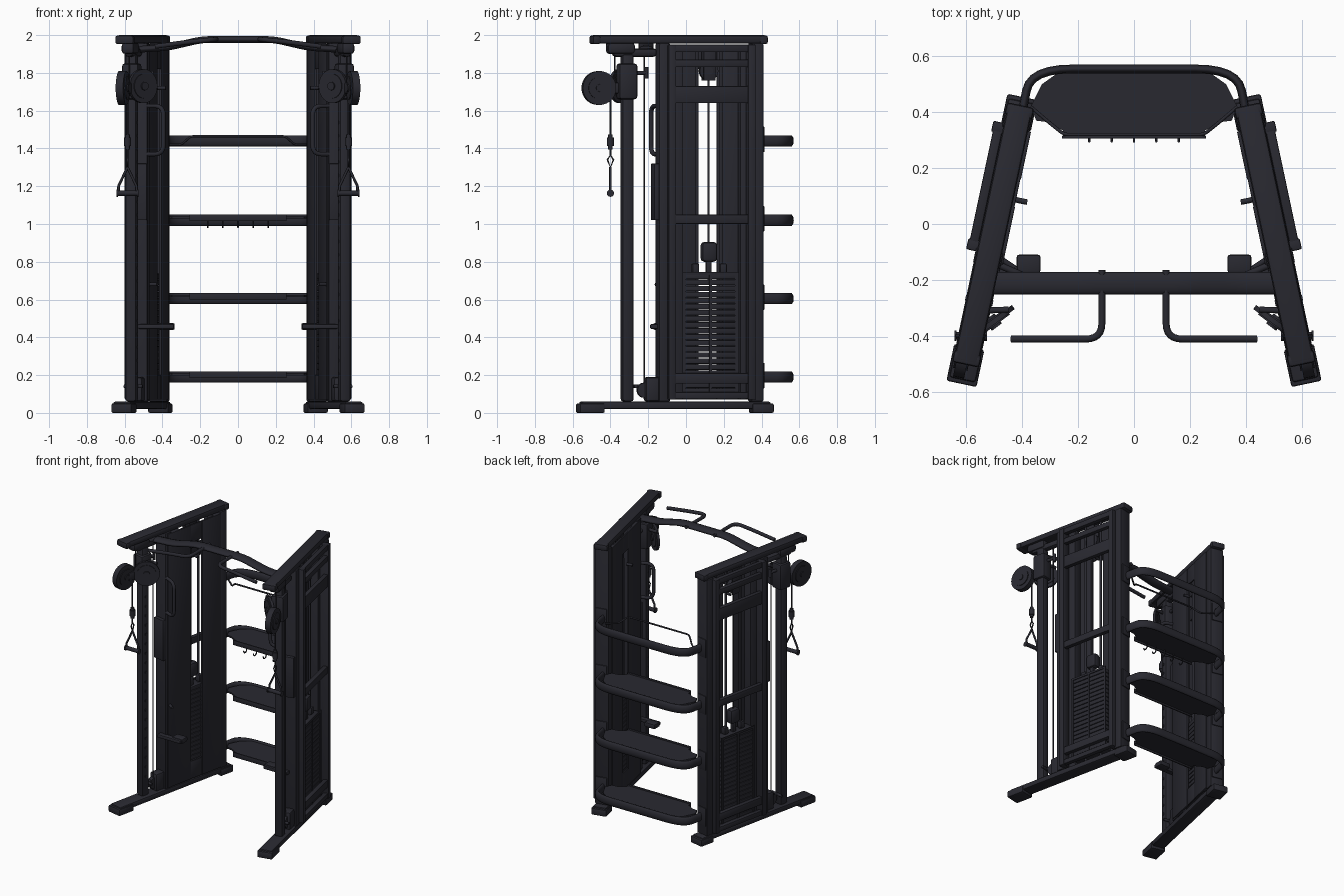
import bpy, bmesh
from math import radians
from mathutils import Matrix, Vector

cube = bpy.data.objects.get("Cube")
if cube:
    bpy.data.objects.remove(cube)

mat = bpy.data.materials.new("dark charcoal")
mat.use_nodes = True
COLOR = (0.022, 0.022, 0.03, 1)
mat.diffuse_color = COLOR
mat.node_tree.nodes["Principled BSDF"].inputs["Base Color"].default_value = COLOR

# Tower frame: local x points outward, local y runs front to back
TOWER = Matrix.Translation((0.496, 0, 0)) @ Matrix.Rotation(radians(12), 4, 'Z')
WORLD = Matrix.Identity(4)


def link(name, data, mirror):
    ob = bpy.data.objects.new(name, data)
    bpy.context.collection.objects.link(ob)
    data.materials.append(mat)
    if mirror:
        ob.modifiers.new("Mirror", 'MIRROR')
    return ob


def finish(name, bm, frame, mirror):
    bmesh.ops.transform(bm, matrix=frame, verts=bm.verts)
    me = bpy.data.meshes.new(name)
    bm.to_mesh(me)
    bm.free()
    me.shade_smooth()
    me.set_sharp_from_angle(angle=radians(32))
    return link(name, me, mirror)


def boxes(name, spans, bevel=0.004, frame=TOWER, mirror=True):
    """Bevelled boxes given as (x0, x1, y0, y1, z0, z1)."""
    bm = bmesh.new()
    for x0, x1, y0, y1, z0, z1 in spans:
        m = Matrix.Translation(((x0 + x1) / 2, (y0 + y1) / 2, (z0 + z1) / 2))
        bmesh.ops.create_cube(bm, size=1, matrix=m @ Matrix.Diagonal((x1 - x0, y1 - y0, z1 - z0, 1)))
    if bevel:
        bmesh.ops.bevel(bm, geom=bm.edges[:], offset=bevel, segments=2, affect='EDGES', profile=0.5)
    return finish(name, bm, frame, mirror)


def disc(name, center, axis, steps, frame=TOWER):
    """Stacked discs, each (radius, depth, offset along axis)."""
    bm = bmesh.new()
    axis = Vector(axis).normalized()
    turn = axis.to_track_quat('Z', 'Y').to_matrix().to_4x4()
    for r, depth, off in steps:
        bmesh.ops.create_cone(bm, cap_ends=True, segments=28, radius1=r, radius2=r, depth=depth,
                              matrix=Matrix.Translation(Vector(center) + axis * off) @ turn)
    return finish(name, bm, frame, True)


def rounded(points, radius):
    pts = [Vector(p) for p in points]
    out = [pts[0]]
    for a, b, c in zip(pts, pts[1:], pts[2:]):
        s = b + (a - b).normalized() * min(radius, (a - b).length / 2)
        e = b + (c - b).normalized() * min(radius, (c - b).length / 2)
        for i in range(7):
            t = i / 6
            out.append(s * (1 - t) ** 2 + b * 2 * t * (1 - t) + e * t * t)
    return out + [pts[-1]]


def tube(name, paths, r, corner=0.03, frame=TOWER, mirror=True, closed=False):
    cu = bpy.data.curves.new(name, 'CURVE')
    cu.dimensions = '3D'
    cu.bevel_depth = r
    cu.bevel_resolution = 3
    cu.use_fill_caps = True
    for path in paths:
        pts = rounded(path, corner) if len(path) > 2 and corner else [Vector(p) for p in path]
        sp = cu.splines.new('POLY')
        sp.points.add(len(pts) - 1)
        sp.use_cyclic_u = closed
        sp.use_smooth = True
        for p, co in zip(sp.points, pts):
            p.co = (*(frame @ co), 1)
    return link(name, cu, mirror)


# Base and top beams
boxes("base_beam", [(-.048, .048, -.57, .45, .02, .06)], .01)
boxes("feet", [(-.055, .055, -.585, -.45, 0, .05), (-.055, .055, .35, .465, 0, .05)], .008)
boxes("top_beam", [(-.045, .045, -.51, .43, 1.955, 2.0)], .014)
boxes("top_beam_caps", [(-.05, .05, -.515, -.47, 1.952, 1.998), (-.05, .05, .39, .435, 1.952, 1.998)], .012)

# Tower posts and inner shrouds, leaving a central slot
boxes("tower_posts", [(-.05, .05, -.155, -.095, .06, 1.957), (-.05, .05, .345, .41, .06, 1.957)], .008)
boxes("inner_shroud", [(-.056, -.042, -.14, .075, .07, 1.95), (-.056, -.042, .175, .35, .07, 1.95),
                       (-.054, -.044, .07, .18, .07, .2), (-.054, -.044, .07, .18, 1.82, 1.95)], .003)
boxes("shroud_channels", [(-.045, .02, -.1, -.02, .07, 1.95), (-.045, .02, .29, .35, .07, 1.95)], .004)

# Protruding outer window frame
boxes("outer_frame", [(.02, .084, -.11, -.07, .07, 1.95), (.02, .084, .32, .36, .07, 1.95)], .006)
boxes("outer_rails", [(.045, .078, -.08, .33, z0, z1) for z0, z1 in
                      ((.075, .11), (.155, .21), (1.0, 1.05), (1.64, 1.73), (1.83, 1.87), (1.91, 1.95))], .005)

# Weight stack, guide rods and carriage
boxes("weight_stack", [(-.035, .045, -.02, .265, .1 + i * .032, .129 + i * .032) for i in range(20)], .004)
boxes("stack_cover", [(.046, .052, -.03, -.01, .09, .745), (.046, .052, .255, .275, .09, .745),
                      (.046, .052, -.03, .275, .73, .745), (.046, .052, .115, .13, .09, .745)], 0)
tube("guide_rods", [[(0, y, .08), (0, y, 1.95)] for y in (.06, .19)], .009)
tube("lift_cable", [[(0, .122, .7), (0, .122, 1.8)]], .006)
boxes("stack_carriage", [(-.03, .03, .082, .165, .8, .905)], .018)
boxes("stack_bushings", [(-.02, .02, y - .018, y + .018, .74, .79) for y in (.05, .2)], .006)
boxes("carriage_neck", [(-.015, .015, .107, .137, .73, .81)], .005)
disc("top_pulley", (0, .122, 1.81), (1, 0, 0), [(.05, .03, 0), (.018, .06, 0)])
boxes("pulley_bracket", [(-.03, -.02, .09, .155, 1.76, 1.95), (.02, .03, .09, .155, 1.76, 1.95)], .003)

# Front cable column with its brackets
boxes("cable_column", [(-.03, .03, -.35, -.287, .06, 1.9)], .014)
boxes("column_bracket", [(-.035, .035, -.43, -.28, 1.9, 1.96), (-.025, .025, -.4, -.16, 1.885, 1.93)], .018)
boxes("column_holes", [(-.033, -.029, -.325, -.312, z * .07 + .2, z * .07 + .215) for z in range(20)], 0)
tube("column_cables", [[(0, -.225, .12), (0, -.225, 1.93)], [(0, -.385, 1.7), (0, -.385, 1.93)]], .004)
boxes("lower_pulley_housing", [(-.035, .035, -.225, -.14, .06, .19)], .015)
disc("lower_pulley", (0, -.225, .12), (1, 0, 0), [(.04, .03, 0)])
tube("column_stop", [[(-.05, -.28, .14), (.05, -.28, .14)], [(0, -.3, .14), (0, -.25, .14)]], .01)

# Sliding carriage, pulleys and locking knob
boxes("slider", [(-.045, .045, -.37, -.27, 1.66, 1.85)], .015)
boxes("slider_arm", [(-.018, .018, -.46, -.34, 1.69, 1.75)], .008)
disc("swivel_pulley", (.015, -.475, 1.72), (1, 0, 0), [(.09, .04, 0), (.06, .052, 0), (.02, .065, 0)])
disc("side_wheel", (-.065, -.345, 1.73), (-.75, -.66, 0), [(.09, .018, 0), (.065, .028, 0), (.022, .045, 0)])
tube("slider_pins", [[(-.03, -.31, 1.8), (-.11, -.29, 1.8)], [(0, -.28, 1.8), (0, -.21, 1.8)],
                     [(0, -.215, 1.77), (0, -.215, 1.83)]], .011)

# Hanging cable with stirrup handle
HX, HY = .585, -.4
tube("handle_cable", [[(HX, HY, 1.66), (HX, HY, 1.36)]], .005, frame=WORLD)
disc("cable_stopper", (HX, HY, 1.435), (0, 0, 1), [(.019, .045, 0), (.012, .08, 0)], WORLD)
tube("carabiner", [[(HX, HY - .016, 1.34), (HX, HY, 1.365), (HX, HY + .016, 1.34), (HX, HY, 1.3)]],
     .005, 0, WORLD, closed=True)
tube("handle_straps", [[(HX + s * .048, HY, 1.165), (HX + s * .048, HY, 1.2), (HX, HY, 1.3)] for s in (-1, 1)],
     .007, .01, WORLD)
disc("handle_grip", (HX, HY, 1.163), (1, 0, 0), [(.014, .11, 0), (.019, .008, -.054), (.019, .008, .054)], WORLD)

# Grab handle, placard and step on the tower front
tube("grab_handle", [[(.5, -.14, 1.625), (.395, -.185, 1.625), (.395, -.185, 1.37), (.5, -.14, 1.37)]],
     .012, .05, WORLD)
boxes("placard", [(-.05, .04, -.18, -.15, 1.02, 1.32)], .005)
boxes("step_arm", [(.34, .53, -.19, -.15, .445, .47)], .006, WORLD)
boxes("step_pad", [(.335, .42, -.175, -.11, .44, .475)], .008, WORLD)
tube("tower_pegs", [[(-.05, .1, 1.72), (-.095, .1, 1.72)], [(-.05, -.12, .68), (-.1, -.14, .68)]], .01)

# Pull-up bar: a wide flattened tube with two front grips
bar = tube("pull_up_bar", [[(-.52, 0, 1.925), (-.37, 0, 1.935), (-.19, 0, 1.977), (.19, 0, 1.977),
                            (.37, 0, 1.935), (.52, 0, 1.925)]], .0185, .05, WORLD, False)
bar.scale.y = 2.2
bar.location.y = -.212
tube("bar_grips", [[(.115, -.165, 1.978), (.115, -.3, 1.978), (.115, -.412, 1.978), (.25, -.412, 1.965),
                    (.44, -.412, 1.94)]], .0125, .06, WORLD)

# Rear storage: curved rails at four levels, trays on the lower three
LEVELS = (.19, .605, 1.02, 1.44)
for z in LEVELS:
    rail = tube("rear_rail", [[(-.4, .4, 0), (-.37, .555, 0), (.37, .555, 0), (.4, .4, 0)]], .0155, .15, WORLD, False)
    rail.scale.z = 2
    rail.location.z = z
boxes("rail_brackets", [(-.04, .04, .405, .416, z - .06, z + .075) for z in LEVELS], .003)

TRAY = [(0, .55), (.26, .55), (.33, .5), (.37, .42), (.35, .37), (.31, .365), (.255, .335), (.255, .31), (0, .31)]
for z in LEVELS[:3]:
    bm = bmesh.new()
    outline = TRAY + [(-x, y) for x, y in reversed(TRAY[1:-1])]
    face = bm.faces.new([bm.verts.new((x, y, z + .008)) for x, y in outline])
    top = bmesh.ops.extrude_face_region(bm, geom=[face])
    bmesh.ops.translate(bm, vec=(0, 0, .012), verts=[v for v in top["geom"] if isinstance(v, bmesh.types.BMVert)])
    bmesh.ops.recalc_face_normals(bm, faces=bm.faces)
    finish("tray", bm, WORLD, False)
    boxes("tray_lip", [(-.258, .258, .306, .316, z - .005, z + .03)], .002, WORLD, False)

# Wire rack on the top level and hooks below the third
tube("wire_rack", [[(-.37, .42, 1.42), (-.3, .36, 1.42), (-.25, .32, 1.465), (.25, .32, 1.465),
                    (.3, .36, 1.42), (.37, .42, 1.42)]], .006, .02, WORLD, False)
tube("hooks", [[(x, .33, 1.03), (x, .33, .985), (x, .3, .98), (x, .295, 1.0)] for x in (-.16, -.08, 0, .08, .16)],
     .004, .015, WORLD, False)
